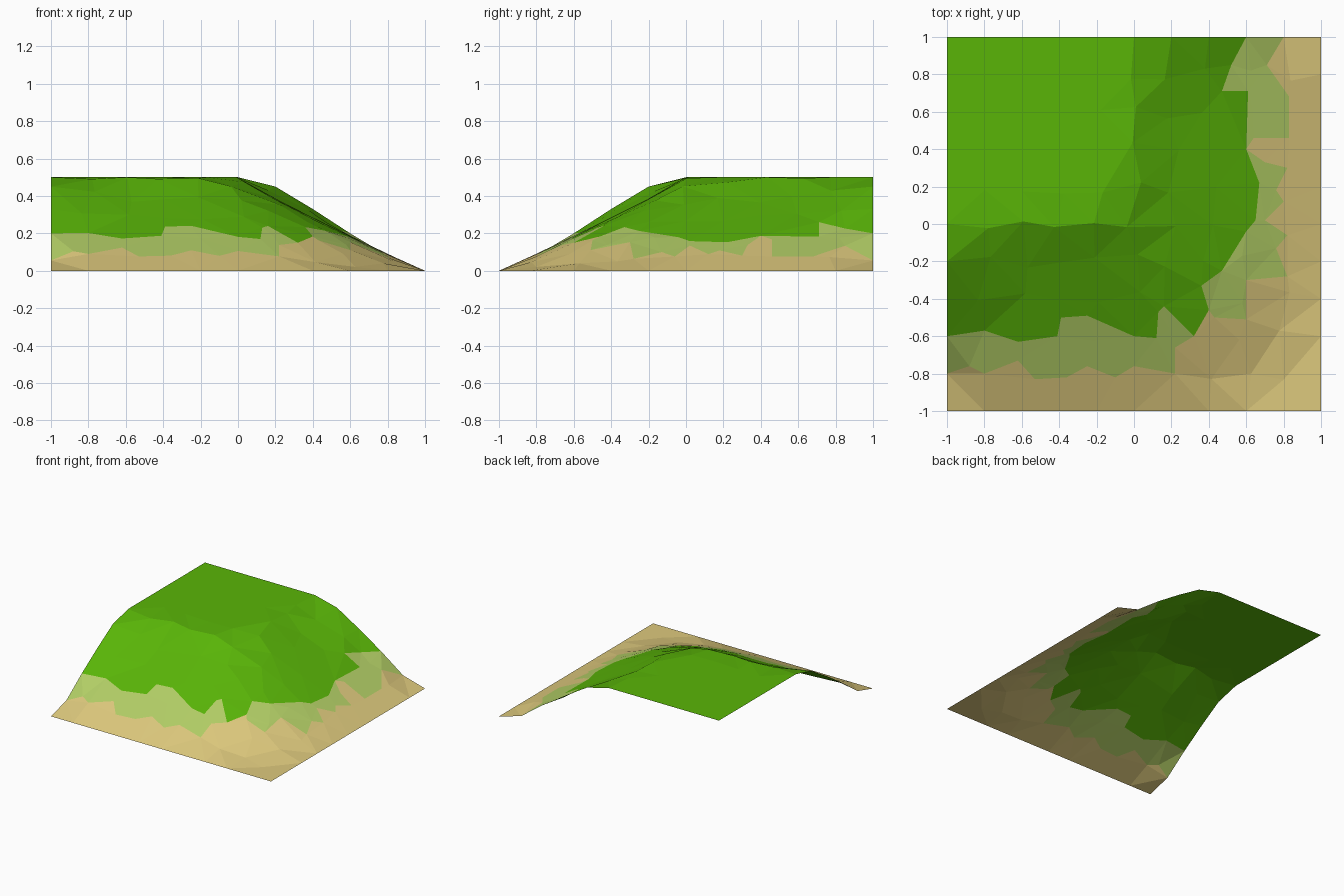
import bpy, bmesh, random
from mathutils import Vector, geometry

if "Cube" in bpy.data.objects:
    bpy.data.objects.remove(bpy.data.objects["Cube"])

random.seed(4)

# Colours
def material(name, rgb):
    m = bpy.data.materials.new(name)
    lin = [c / 12.92 if c <= 0.04045 else ((c + 0.055) / 1.055) ** 2.4 for c in rgb]
    m.diffuse_color = (*lin, 1)
    m.use_nodes = True
    m.node_tree.nodes["Principled BSDF"].inputs["Base Color"].default_value = m.diffuse_color
    return m

MATS = [material("sand", (0.87, 0.79, 0.49)),
        material("pale_grass", (0.70, 0.81, 0.40)),
        material("grass", (0.35, 0.71, 0.03))]

# Slope profiles (distance out from the plateau edge -> height)
RIM = [(0, .5), (.2, .45), (.4, .33), (.6, .2), (.8, .055), (1, 0)]      # open sides
INNER = [(0, .5), (.2, .385), (.4, .285), (.6, .187), (.8, .09), (1, 0)]  # middle

def sample(profile, r):
    for (r0, z0), (r1, z1) in zip(profile, profile[1:]):
        if r <= r1:
            return z0 + (z1 - z0) * (r - r0) / (r1 - r0)
    return 0

def height(x, y):
    u, v = max(0, x + .5), max(0, .5 - y)
    r = max(0, (u ** 4 + v ** 4) ** .25 - .5)          # rounded corner
    reach = .4 if r < .5 else .15
    t = min(1, min(x + 1, 1 - y) / reach)
    return sample(RIM, r) * (1 - t) + sample(INNER, r) * t

# Ragged outlines where grass and pale grass end
GRASS = [(-1, -.6), (-.8, -.57), (-.62, -.63), (-.41, -.6), (-.39, -.5), (-.25, -.49),
         (0, -.6), (.12, -.61), (.13, -.47), (.16, -.44), (.32, -.6), (.4, -.46),
         (.36, -.33), (.47, -.25), (.6, -.04), (.65, .02), (.67, .22), (.6, .4),
         (.61, .71), (.47, .71), (.52, .85), (.6, 1)]
PALE = [(-1, -.8), (-.88, -.76), (-.8, -.8), (-.62, -.73), (-.53, -.83), (-.36, -.82),
        (-.25, -.76), (-.1, -.82), (0, -.76), (.22, -.8), (.22, -.66), (.32, -.6),
        (.4, -.46), (.43, -.5), (.6, -.51), (.6, -.3), (.82, -.28), (.76, -.13),
        (.82, -.06), (.7, .02), (.8, .12), (.76, .18), (.82, .3), (.7, .33),
        (.6, .4), (.64, .46), (.83, .46), (.83, .68), (.71, .85), (.8, 1)]

def inside(p, path):
    poly = path + [(-1, 1)]
    hit = False
    for (x0, y0), (x1, y1) in zip(poly, poly[1:] + poly[:1]):
        if (y0 > p.y) != (y1 > p.y) and p.x < x0 + (x1 - x0) * (p.y - y0) / (y1 - y0):
            hit = not hit
    return hit

# Points: both outlines as fixed edges, plus a jittered grid
pts, edges = [], []
for path in (GRASS, PALE):
    n = len(pts)
    pts += [Vector(p) for p in path]
    edges += [(n + i, n + i + 1) for i in range(len(path) - 1)]
outline = list(pts)
for i in range(11):
    for j in range(11):
        p = Vector(((i - 5) / 5, (j - 5) / 5))
        rim = i in (0, 10) or j in (0, 10)
        if not rim:
            p += Vector((random.uniform(-.04, .04), random.uniform(-.04, .04)))
        if min((p - q).length for q in outline) > (.01 if rim else .08):
            pts.append(p)

verts, _, faces, *_ = geometry.delaunay_2d_cdt(pts, edges, [], 0, 1e-4)

# Terrain sheet, coloured by outline
bm = bmesh.new()
bv = [bm.verts.new((v.x, v.y, height(v.x, v.y))) for v in verts]
for f in faces:
    face = bm.faces.new([bv[i] for i in f])
    c = face.calc_center_median()
    face.material_index = 2 if inside(c, GRASS) else 1 if inside(c, PALE) else 0
    face.normal_update()
    if face.normal.z < 0:
        face.normal_flip()
mesh = bpy.data.meshes.new("hill_corner")
bm.to_mesh(mesh)
bm.free()
for m in MATS:
    mesh.materials.append(m)
bpy.context.collection.objects.link(bpy.data.objects.new("hill_corner", mesh))
